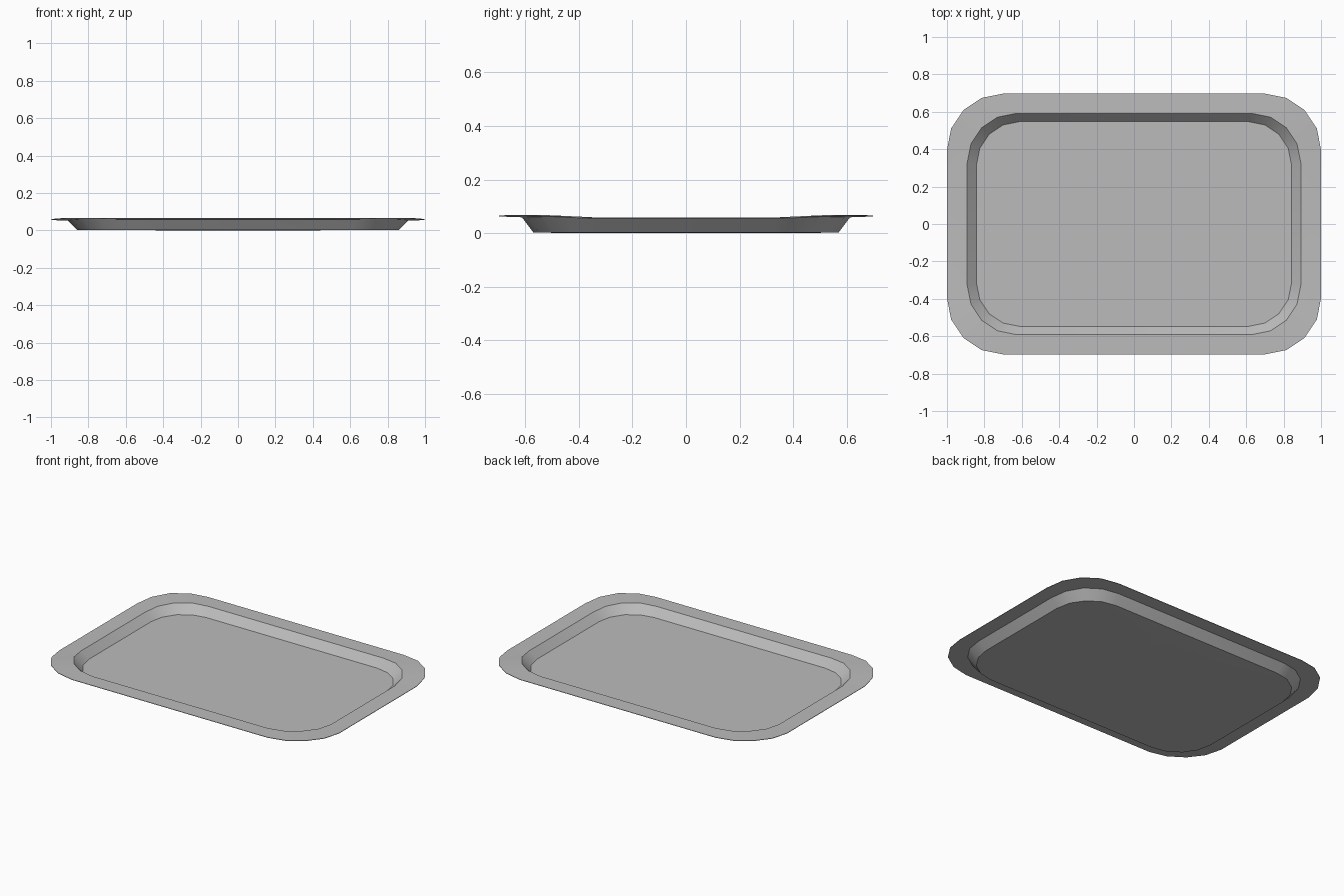
import bpy, bmesh, math

cube = bpy.data.objects.get("Cube")
if cube:
    bpy.data.objects.remove(cube, do_unlink=True)

# Material
metal = bpy.data.materials.new("tray grey")
metal.use_nodes = True
colour = (0.5, 0.5, 0.5, 1.0)
metal.diffuse_color = colour
metal.node_tree.nodes["Principled BSDF"].inputs["Base Color"].default_value = colour

STEPS = 4                                      # segments in each rounded corner
RIM = (0.058, 0.063, 0.067, 0.067, 0.065)      # rim height, end side to long side


def ring(bm, hx, hy, radius, height):
    """Rounded rectangle of verts; height maps a corner step to z."""
    verts = []
    for k, (sx, sy) in enumerate(((1, 1), (-1, 1), (-1, -1), (1, -1))):
        order = range(STEPS + 1) if k % 2 == 0 else range(STEPS, -1, -1)
        for i in order:
            a = math.pi / 2 * i / STEPS
            x = hx - radius + radius * math.cos(a)
            y = hy - radius + radius * math.sin(a)
            verts.append(bm.verts.new((sx * x, sy * y, height(i))))
    return verts


def flat(z):
    return lambda i: z


def rim(drop):
    return lambda i: RIM[i] - drop


# Closed shell: underside, outer wall, rim, inner wall, floor
bm = bmesh.new()
rings = [ring(bm, *spec) for spec in (
    (0.34, 0.45, 0.12, flat(0.0)),
    (0.86, 0.57, 0.245, flat(0.003)),
    (0.91, 0.612, 0.28, rim(0.006)),
    (1.0, 0.697, 0.3, rim(0.003)),
    (1.0, 0.697, 0.3, rim(0.0)),
    (0.892, 0.592, 0.265, rim(0.0)),
    (0.842, 0.547, 0.23, flat(0.014)),
)]
for a, b in zip(rings, rings[1:]):
    for i in range(len(a)):
        j = (i + 1) % len(a)
        bm.faces.new((a[i], a[j], b[j], b[i]))
bm.faces.new(rings[0][::-1])
bm.faces.new(rings[-1])
bmesh.ops.recalc_face_normals(bm, faces=bm.faces)

mesh = bpy.data.meshes.new("tray")
bm.to_mesh(mesh)
bm.free()
mesh.materials.append(metal)
tray = bpy.data.objects.new("tray", mesh)
bpy.context.collection.objects.link(tray)

# Smooth corners, crisp folds
bpy.ops.object.select_all(action='DESELECT')
tray.select_set(True)
bpy.context.view_layer.objects.active = tray
bpy.ops.object.shade_smooth_by_angle(angle=math.radians(30))
